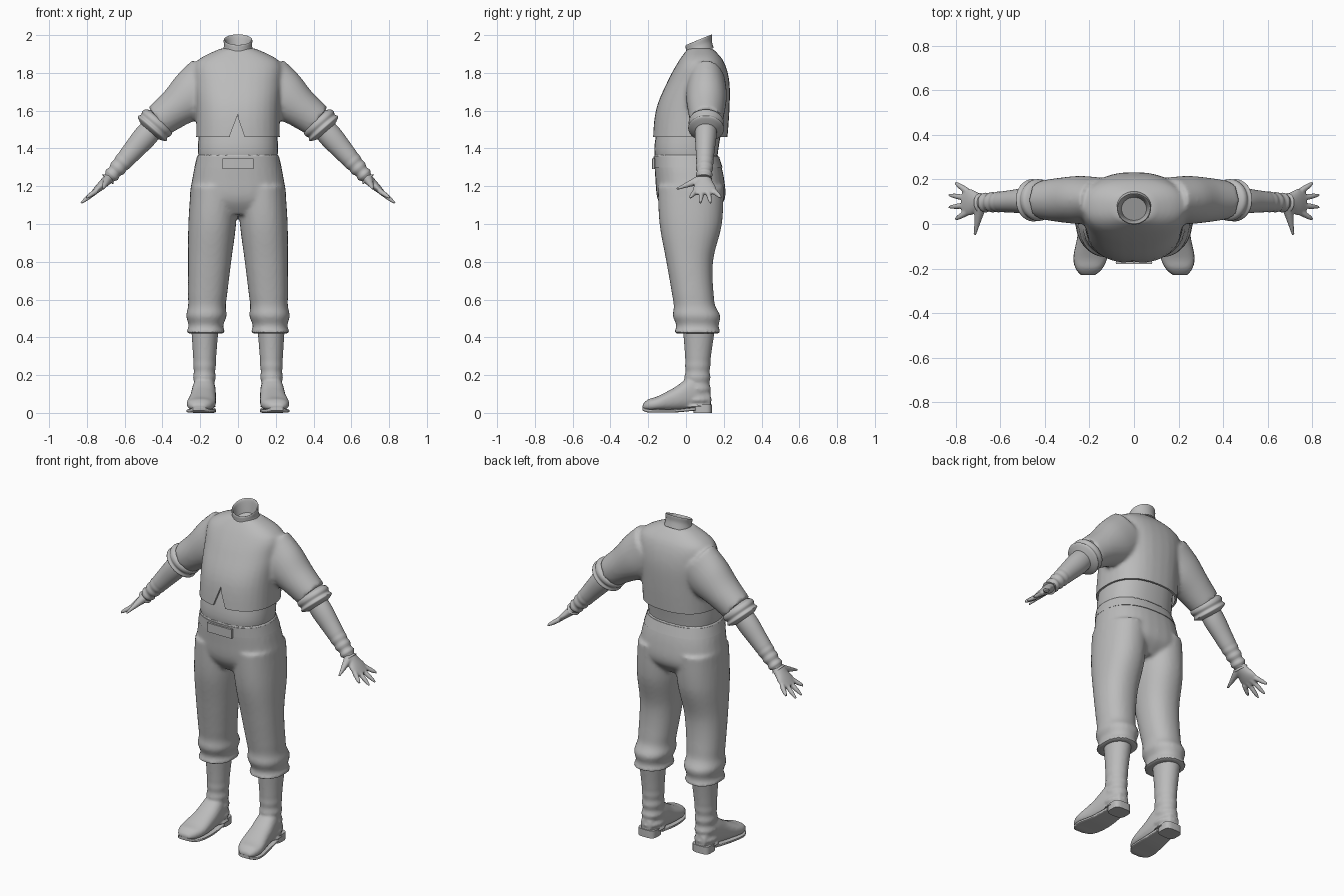
import bpy, bmesh, math
from mathutils import Vector

if "Cube" in bpy.data.objects:
    bpy.data.objects.remove(bpy.data.objects["Cube"])

GREY = (.5, .5, .5, 1)
cloth = bpy.data.materials.new("plain_grey")
cloth.use_nodes = True
cloth.diffuse_color = GREY
cloth.node_tree.nodes["Principled BSDF"].inputs["Base Color"].default_value = GREY

X, Y, Z = Vector((1, 0, 0)), Vector((0, 1, 0)), Vector((0, 0, 1))
NO_FOLDS = (1, 0, 0)


def activate(ob):
    bpy.ops.object.select_all(action='DESELECT')
    ob.select_set(True)
    bpy.context.view_layer.objects.active = ob


def smooth(ob):
    activate(ob)
    bpy.ops.object.shade_smooth_by_angle(angle=math.radians(40))


def spline(rings, steps):
    """Smooth in-between rings of (x, y, z, radius_u, radius_v)."""
    padded = [rings[0]] + rings + [rings[-1]]
    result = []
    for before, start, end, after in zip(padded, padded[1:], padded[2:], padded[3:]):
        for step in range(steps):
            t = step / steps
            ring = []
            for p, q, r, s in zip(before, start, end, after):
                slope_in, slope_out = (r - p) / 2, (s - q) / 2
                ease = t * t * (3 - 2 * t)
                ring.append(q + (r - q) * ease + slope_in * t * (1 - t) ** 2
                            - slope_out * t * t * (1 - t))
            result.append(ring)
    return result + [list(rings[-1])]


def superellipse(angle, power):
    c, s = math.cos(angle), math.sin(angle)
    return (math.copysign(abs(c) ** (2 / power), c),
            math.copysign(abs(s) ** (2 / power), s))


def loft(name, rings, u=X, v=Y, power=2, sides=32, steps=5, mirror=False, folds=NO_FOLDS):
    """Skin over rings; folds = (where they begin, strength, count)."""
    bm = bmesh.new()
    begin, strength, count = folds
    rings = spline(rings, steps)
    rows = []
    for index, (x, y, z, ru, rv) in enumerate(rings):
        t = index / (len(rings) - 1)
        puff = strength * max(0, t - begin) * math.cos(math.tau * count * t)
        row = []
        for side in range(sides):
            a, b = superellipse(math.tau * side / sides, power)
            row.append(bm.verts.new(Vector((x, y, z)) + u * (ru + puff) * a + v * (rv + puff) * b))
        rows.append(row)
    for low, high in zip(rows, rows[1:]):
        for i in range(sides):
            j = (i + 1) % sides
            bm.faces.new((low[i], low[j], high[j], high[i]))
    bm.faces.new(rows[0])
    bm.faces.new(rows[-1])
    if mirror:
        copy = bmesh.ops.duplicate(bm, geom=bm.verts[:] + bm.edges[:] + bm.faces[:])["geom"]
        for item in copy:
            if isinstance(item, bmesh.types.BMVert):
                item.co.x = -item.co.x
    bmesh.ops.recalc_face_normals(bm, faces=bm.faces[:])
    mesh = bpy.data.meshes.new(name)
    bm.to_mesh(mesh)
    bm.free()
    mesh.materials.append(cloth)
    ob = bpy.data.objects.new(name, mesh)
    bpy.context.collection.objects.link(ob)
    smooth(ob)
    return ob


def level(rows):
    """Rows of (z, left, right, front, back) become level rings."""
    return [((l + r) / 2, (f + b) / 2, z, (r - l) / 2, (b - f) / 2) for z, l, r, f, b in rows]


def centred(rows, inset=0):
    """Rows of (z, half width, front, back) become level rings about the middle."""
    return level([(z, inset - w, w - inset, f + inset, b - inset) for z, w, f, b in rows])


def upright(rows):
    """Rows of (y, left, right, bottom, top) become rings standing across the foot."""
    return [((l + r) / 2, y, (low + top) / 2, (r - l) / 2, (top - low) / 2)
            for y, l, r, low, top in rows]


def limb(name, a, b, radii, **options):
    """Mirrored tube with evenly spaced (thickness, depth) radii."""
    along = (b - a).normalized()
    u = along.cross(Y).normalized()
    last = len(radii) - 1
    rings = [(*a.lerp(b, i / last), *pair) for i, pair in enumerate(radii)]
    return loft(name, rings, u, u.cross(along), mirror=True, **options)


def apply(ob, kind, **settings):
    activate(ob)
    modifier = ob.modifiers.new(kind, kind)
    for key, value in settings.items():
        setattr(modifier, key, value)
    bpy.ops.object.modifier_apply(modifier=modifier.name)


def fuse(name, parts, voxel):
    """Weld overlapping parts into one soft skin."""
    activate(parts[0])
    for part in parts:
        part.select_set(True)
    bpy.ops.object.join()
    ob = bpy.context.view_layer.objects.active
    ob.name = name
    apply(ob, 'REMESH', mode='VOXEL', voxel_size=voxel)
    apply(ob, 'SMOOTH', factor=.5, iterations=4)
    smooth(ob)
    return ob


def cut(ob, cutter):
    apply(ob, 'BOOLEAN', operation='DIFFERENCE', solver='EXACT', object=cutter)
    bpy.data.objects.remove(cutter)


SHOULDER, ELBOW = Vector((.15, .108, 1.75)), Vector((.42, .108, 1.545))
WRIST, KNUCKLES = Vector((.69, .095, 1.235)), Vector((.77, .1, 1.16))

# Jacket: body and sleeves welded, then hem, hollow, notch and neck cut out
body = [(1.4, .222, -.18, .215), (1.6, .222, -.16, .23), (1.75, .23, -.1, .23),
        (1.86, .22, -.04, .2), (1.93, .09, .01, .14)]
torso = loft("torso", centred(body), power=2.4)
sleeve = limb("sleeve", SHOULDER, ELBOW, [(.15, .1), (.135, .108), (.105, .1), (.09, .086)])
jacket = fuse("jacket", [torso, sleeve], .012)
cut(jacket, loft("hem_cutter", [(0, 0, 1.3, 1, 1), (0, 0, 1.46, 1, 1)], steps=1))
cut(jacket, loft("hollow_cutter", centred(body[:2], .012), power=2.4))
cut(jacket, loft("notch_cutter", [(0, -.15, 1.44, .054, .12), (0, -.15, 1.58, .001, .12)],
                 steps=1, sides=4))
cut(jacket, loft("neck_cutter", [(0, .068, z, .068, .066) for z in (1.83, 2.1)], steps=1))
smooth(jacket)

# Collar: tilted band turning over into an open neck
band = [(1.9, .085), (1.94, .075), (1.972, .076), (1.972, .069), (1.94, .062), (1.82, .045)]
loft("collar", [(0, .068, z, r, r) for z, r in band], X, Vector((0, .92, .38)))

# Rolled sleeve cuffs, forearms and gloves
roll, crease, inside = (.099, .094), (.092, .088), (.06, .06)
limb("sleeve_cuff", ELBOW.lerp(WRIST, -.05), ELBOW.lerp(WRIST, .18),
     [inside, crease, roll, crease, roll, inside])
limb("forearm", ELBOW, WRIST, [(.056, .056), (.063, .057), (.055, .05), (.045, .044), (.033, .038)],
     steps=12, folds=(.6, .015, 10))
palm = limb("palm", WRIST.lerp(KNUCKLES, -.2), KNUCKLES,
            [(.028, .036), (.025, .046), (.02, .06), (.012, .054)])


def finger(name, root, tip, thick, thin):
    return limb(name, root, tip, [(r, r) for r in (thick, (thick + thin) / 2, thin, thin / 2)], sides=12)


parts = [palm, finger("thumb", WRIST + Y * -.02, Vector((.715, -.05, 1.185)), .026, .012)]
for i in range(4):
    offset = i - 1.5
    root = KNUCKLES + Vector((-.02, offset * .032, .015))
    shorten = offset * offset * .014
    tip = KNUCKLES + Vector((.065 - shorten, offset * .055 + .003, shorten - .053))
    parts.append(finger("finger", root, tip, .0155, .0115))
fuse("gloves", parts, .005)

# Shirt showing between jacket and trousers
loft("shirt_waist", centred([(1.3, .2, -.15, .16), (1.4, .212, -.168, .172), (1.57, .2, -.14, .2)]),
     power=2.4)

# Trousers: seat and two legs welded, gathered below the knee
seat = loft("seat", centred([(1.37, .214, -.17, .168), (1.25, .24, -.163, .2),
                             (1.13, .25, -.15, .205), (1.05, .17, -.1, .14)]), power=2.4)
leg = loft("leg", level([(1.2, 0, .25, -.15, .2), (1, .01, .263, -.14, .19), (.8, .036, .264, -.104, .143),
                         (.6, .06, .265, -.07, .15), (.5, .066, .27, -.064, .18),
                         (.42, .075, .268, -.055, .176)]),
           power=2.2, steps=8, mirror=True, folds=(.55, .025, 4))
fuse("trousers", [seat, leg], .011)

# Belt band and buckle
loft("belt", centred([(1.3, .231, -.17, .193), (1.357, .217, -.172, .175)]), power=2.4, steps=1)
loft("buckle", [(0, -.172, z, .082, .008) for z in (1.292, 1.347)], power=12, steps=1)

# Boots: wrinkled shaft and foot welded, with separate soles and heels
shaft = loft("shaft", level([(.48, .1, .25, -.02, .16), (.25, .118, .236, -.004, .128),
                             (.03, .122, .238, -.02, .133)]),
             steps=16, mirror=True, folds=(.4, .015, 8))
last = [(.13, .15, .215, .03, .1), (.05, .122, .238, .02, .2), (-.06, .116, .255, .01, .135),
        (-.15, .12, .272, .01, .088), (-.2, .142, .262, .01, .072), (-.23, .175, .238, .02, .045)]
foot = loft("foot", upright(last), X, Z, power=2.4, mirror=True)
fuse("boots", [shaft, foot], .008)
loft("sole", upright([(y, l, r, low - .008, low + .01) for y, l, r, low, top in last[1:]]),
     X, Z, power=6, mirror=True)
loft("heel", level([(z, .126, .238, .04, .137) for z in (0, .045)]), power=3.5, steps=1, mirror=True)
